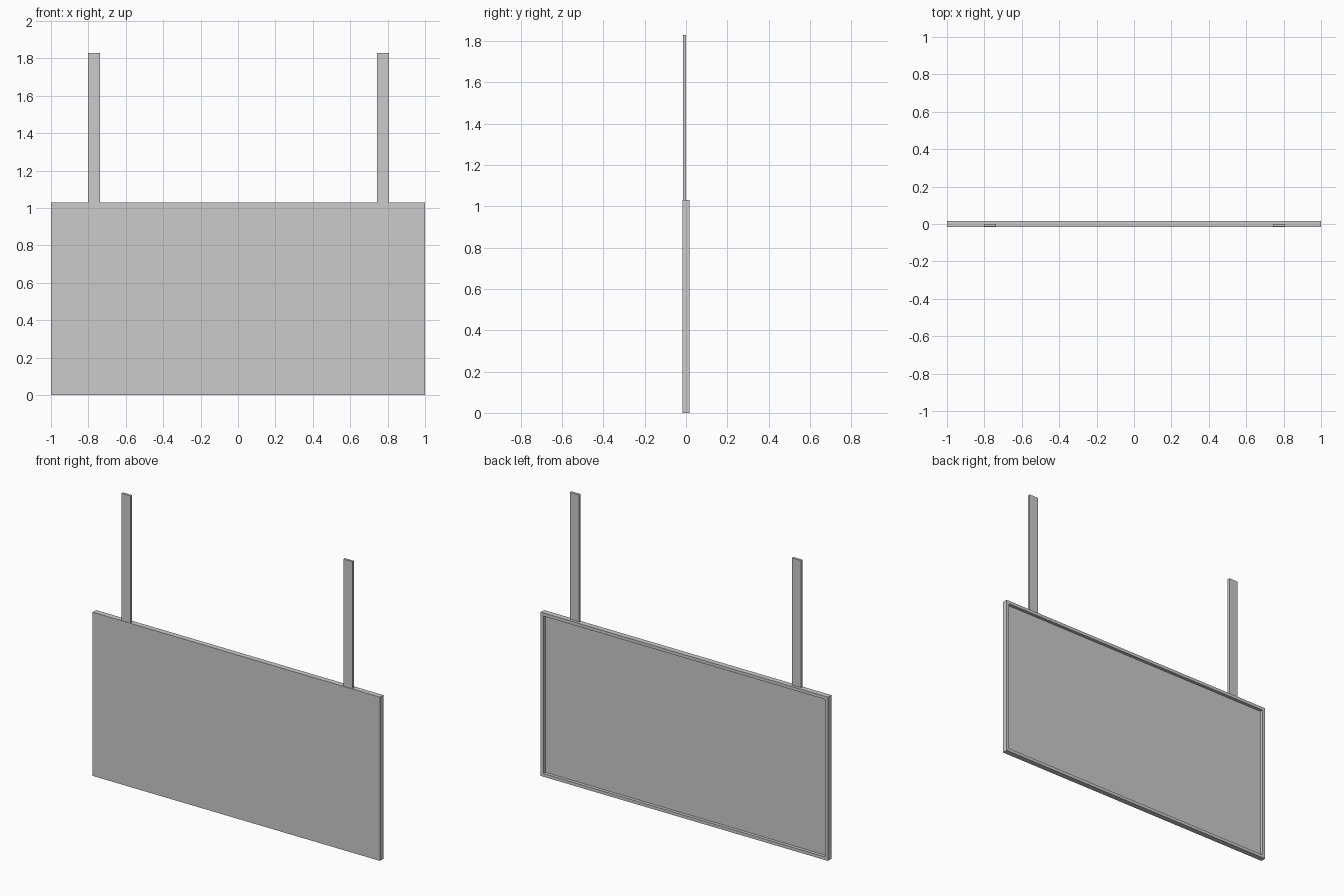
import bpy, bmesh
from mathutils import Matrix, Vector

if "Cube" in bpy.data.objects:
    bpy.data.objects.remove(bpy.data.objects["Cube"])

W, H, D = 2.0, 1.03, 0.034      # panel width, height, thickness
TOP = 1.83                      # top of the hanging posts
RIM, RECESS = 0.028, 0.02       # rim width and depth of the rear recess


def box(name, x0, x1, y0, y1, z0, z1, edit=None):
    bm = bmesh.new()
    size = Vector((x1 - x0, y1 - y0, z1 - z0))
    mid = Vector((x0 + x1, y0 + y1, z0 + z1)) / 2
    bmesh.ops.create_cube(bm, size=1, matrix=Matrix.Translation(mid) @ Matrix.Diagonal((*size, 1)))
    bm.normal_update()
    if edit:
        edit(bm)
    mesh = bpy.data.meshes.new(name)
    bm.to_mesh(mesh)
    bm.free()
    obj = bpy.data.objects.new(name, mesh)
    bpy.context.collection.objects.link(obj)
    return obj


def recess_back(bm):
    # inset the rear face to leave a rim, then sink it with straight walls
    back = max(bm.faces, key=lambda f: f.calc_center_median().y)
    bmesh.ops.inset_region(bm, faces=[back], thickness=RIM)
    bmesh.ops.inset_region(bm, faces=[back], thickness=0)
    bmesh.ops.translate(bm, verts=back.verts, vec=(0, -RECESS, 0))


# sign panel: flat front, rimmed back
box("sign_panel", -W / 2, W / 2, -D / 2, D / 2, 0, H, recess_back)

# two flat hanging posts on the top edge
for side, x in (("left", -0.769), ("right", 0.776)):
    box(side + "_hanging_post", x - 0.032, x + 0.032, -0.0145, 0.0005, H, TOP)
